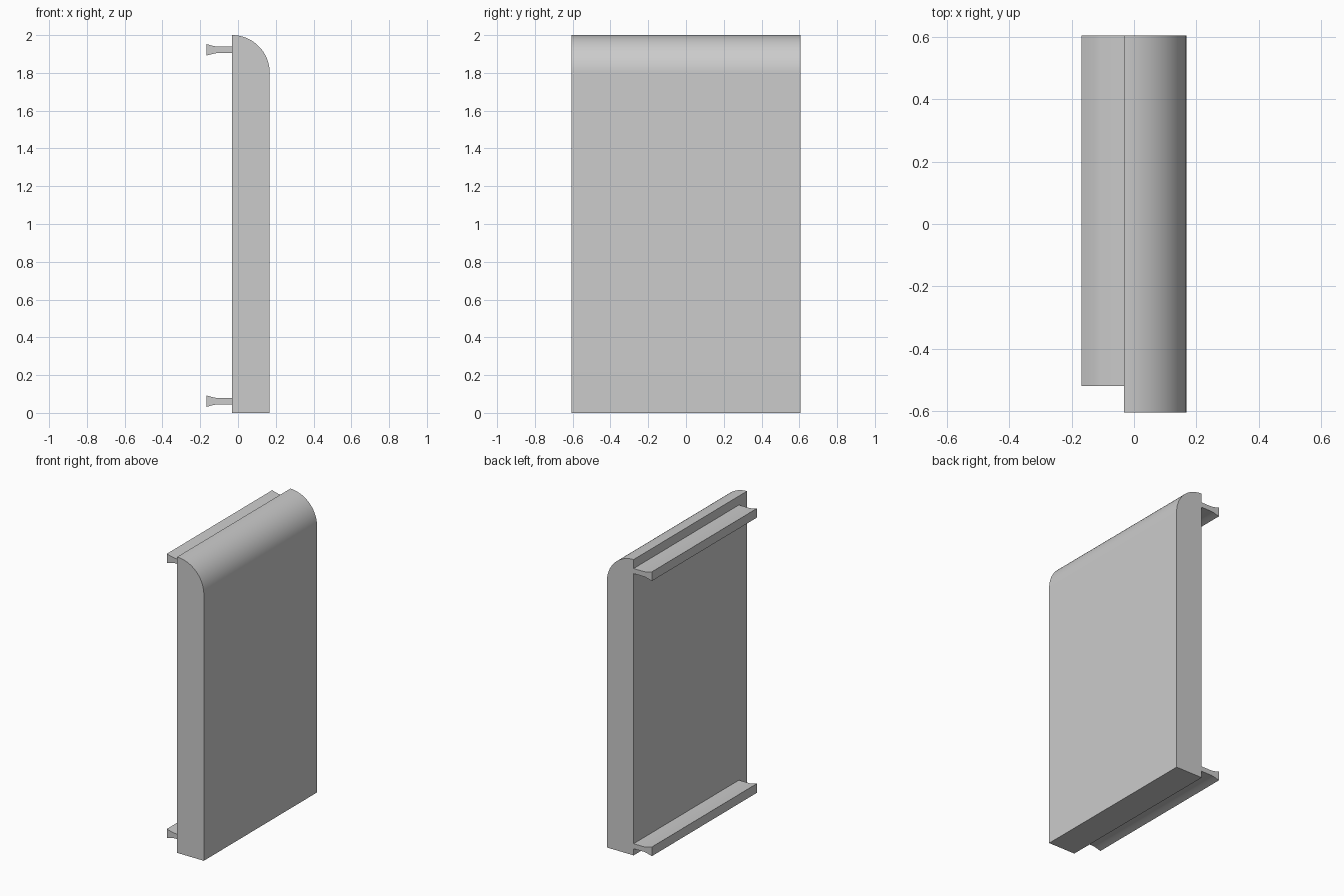
import bpy
import bmesh
from math import sin, cos, pi, radians

cube = bpy.data.objects.get("Cube")
if cube:
    bpy.data.objects.remove(cube, do_unlink=True)

grey = bpy.data.materials.new("plain grey")
grey.use_nodes = True
colour = (0.6, 0.6, 0.6, 1)
grey.diffuse_color = colour
grey.node_tree.nodes["Principled BSDF"].inputs["Base Color"].default_value = colour


def extrude_profile(name, profile, y_front, y_back):
    """Extrude an x-z outline along y and shade its curves smooth."""
    bm = bmesh.new()
    face = bm.faces.new([bm.verts.new((x, y_front, z)) for x, z in profile])
    result = bmesh.ops.extrude_face_region(bm, geom=[face])
    moved = [v for v in result["geom"] if isinstance(v, bmesh.types.BMVert)]
    bmesh.ops.translate(bm, verts=moved, vec=(0, y_back - y_front, 0))
    bmesh.ops.recalc_face_normals(bm, faces=bm.faces)
    mesh = bpy.data.meshes.new(name)
    bm.to_mesh(mesh)
    bm.free()
    mesh.materials.append(grey)
    obj = bpy.data.objects.new(name, mesh)
    bpy.context.collection.objects.link(obj)
    bpy.ops.object.select_all(action="DESELECT")
    obj.select_set(True)
    bpy.context.view_layer.objects.active = obj
    bpy.ops.object.shade_smooth_by_angle(angle=radians(25))
    return obj


# Door slab with a quarter-round top edge
BACK, FACE, HEIGHT, HALF = -0.032, 0.168, 2.0, 0.605
radius = FACE - BACK
steps = 24
arc = [(BACK + radius * cos(a), HEIGHT - radius + radius * sin(a))
       for a in (i * pi / 2 / steps for i in range(steps + 1))]
extrude_profile("panel", [(BACK, 0), (FACE, 0)] + arc, -HALF, HALF)

# Rails: thin web curving out to a wider lip
WEB, LIP, FLARE, TIP = 0.017, 0.031, -0.11, -0.168
flare = [(FLARE + (TIP - FLARE) * t, WEB + (LIP - WEB) * t ** 1.3)
         for t in (i / 8 for i in range(9))]
upper = [(BACK, WEB)] + flare
outline = upper + [(x, -z) for x, z in reversed(upper)]
for name, height in (("lower_rail", 0.062), ("upper_rail", 1.922)):
    extrude_profile(name, [(x, z + height) for x, z in outline], -0.52, HALF)
